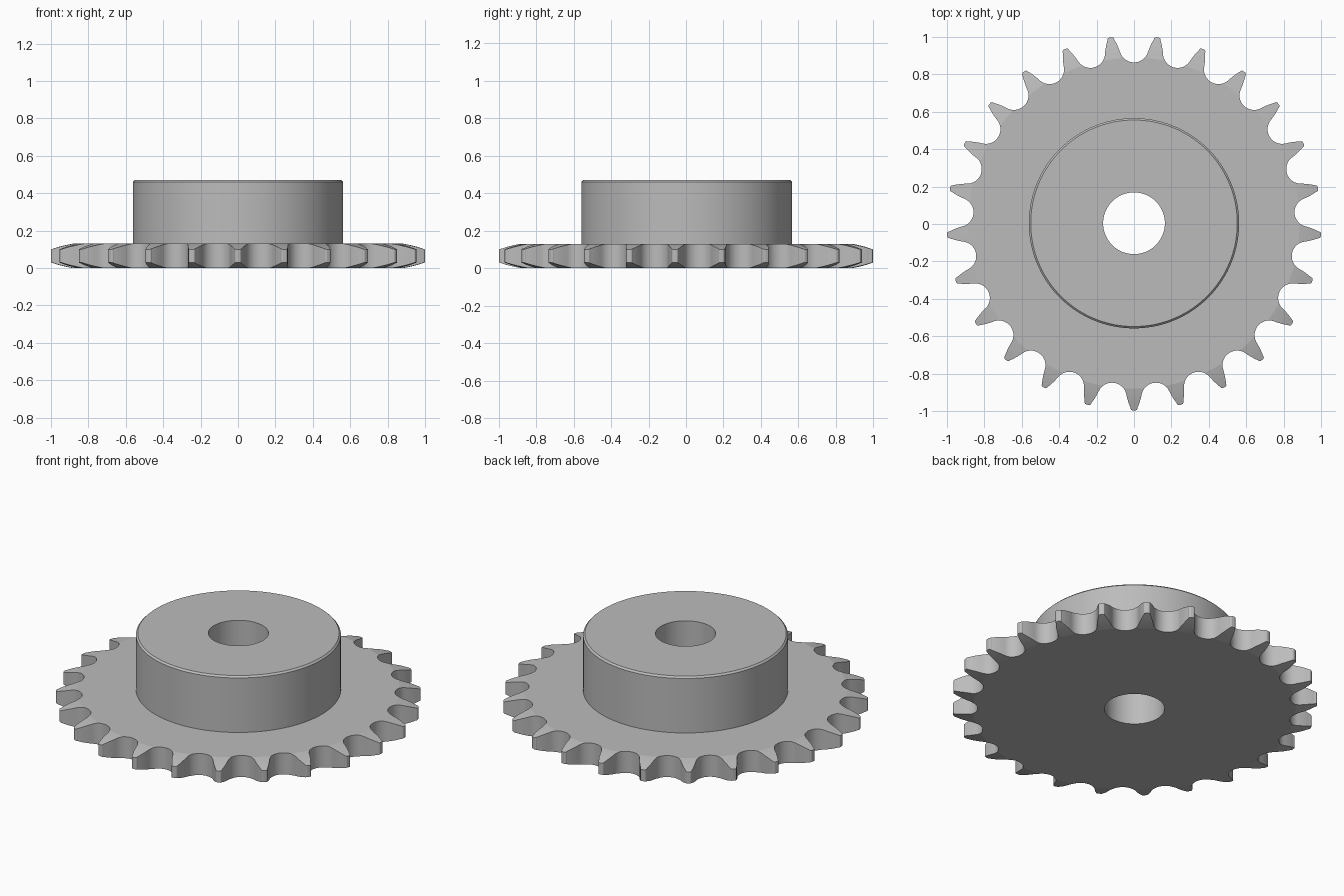
import bpy
import bmesh
from math import sin, cos, pi, radians
from mathutils import Vector, Matrix

TEETH = 25
CENTRE_Y = 0.004
BORE, HUB, THICK, HEIGHT = 0.165, 0.562, 0.13, 0.47
SEAT_R, PITCH_R = 0.078, 0.938

cube = bpy.data.objects.get("Cube")
if cube:
    bpy.data.objects.remove(cube, do_unlink=True)

steel = bpy.data.materials.new("grey steel")
steel.use_nodes = True
colour = (0.5, 0.5, 0.5, 1)
steel.diffuse_color = colour
steel.node_tree.nodes["Principled BSDF"].inputs["Base Color"].default_value = colour


def make_object(name, bm):
    bmesh.ops.recalc_face_normals(bm, faces=bm.faces[:])
    mesh = bpy.data.meshes.new(name)
    bm.to_mesh(mesh)
    bm.free()
    mesh.materials.append(steel)
    obj = bpy.data.objects.new(name, mesh)
    obj.location.y = CENTRE_Y
    bpy.context.collection.objects.link(obj)
    return obj


def lathe(name, profile, steps):
    """Revolve a closed (radius, height) profile around z."""
    bm = bmesh.new()
    verts = [bm.verts.new((r, 0, z)) for r, z in profile]
    edges = [bm.edges.new((v, verts[i - 1])) for i, v in enumerate(verts)]
    bmesh.ops.spin(bm, geom=verts + edges, cent=(0, 0, 0), axis=(0, 0, 1),
                   angle=2 * pi, steps=steps)
    bmesh.ops.remove_doubles(bm, verts=bm.verts[:], dist=1e-5)
    return make_object(name, bm)


def half_gap():
    """Outline from the bottom of a roller seat to the middle of a tooth tip."""
    points = []
    for i in range(13):
        a = radians(72) * i / 12
        points.append(Vector((SEAT_R * sin(a), PITCH_R - SEAT_R * cos(a))))
    start, bend, end = points[-1], Vector((0.087, 0.951)), Vector((0.106, 0.983))
    for i in range(1, 6):
        t = i / 5
        points.append(start * (1 - t) ** 2 + bend * 2 * t * (1 - t) + end * t ** 2)
    points += [Vector((0.108, 0.989)), Vector((0.112, 0.993)), Vector((0.118, 0.9945))]
    return points


def toothed_prism(name):
    half = half_gap()
    gap = [Vector((-p.x, p.y)) for p in reversed(half[1:])] + half
    bm = bmesh.new()
    outline = []
    for k in range(TEETH):
        turn = Matrix.Rotation(-2 * pi * k / TEETH, 2)
        outline += [bm.verts.new((*(turn @ p), -0.1)) for p in gap]
    face = bm.faces.new(outline)
    top = bmesh.ops.extrude_face_region(bm, geom=[face])["geom"]
    bmesh.ops.translate(bm, vec=(0, 0, HEIGHT + 0.2),
                        verts=[g for g in top if isinstance(g, bmesh.types.BMVert)])
    return make_object(name, bm)


# Turned blank: bored plate with relieved rim and chamfered hub
rim = [(0.885, 0), (0.92, 0.007), (0.96, 0.017), (1.02, 0.036)]
profile = [(BORE, 0)] + rim + [(r, THICK - z) for r, z in reversed(rim)]
profile += [(HUB, THICK), (HUB, HEIGHT - 0.01), (HUB - 0.01, HEIGHT), (BORE, HEIGHT)]
sprocket = lathe("sprocket_with_hub", profile, 144)

# Teeth: keep only what lies inside the toothed outline
cutter = toothed_prism("tooth_outline")
cutter.hide_render = True
mod = sprocket.modifiers.new("teeth", 'BOOLEAN')
mod.operation = 'INTERSECT'
mod.solver = 'EXACT'
mod.object = cutter
bpy.context.view_layer.objects.active = sprocket
bpy.ops.object.select_all(action='DESELECT')
sprocket.select_set(True)
bpy.ops.object.modifier_apply(modifier=mod.name)
bpy.data.objects.remove(cutter, do_unlink=True)

# Smooth curved walls, crisp machined edges
bpy.ops.object.shade_smooth_by_angle(angle=radians(10))
